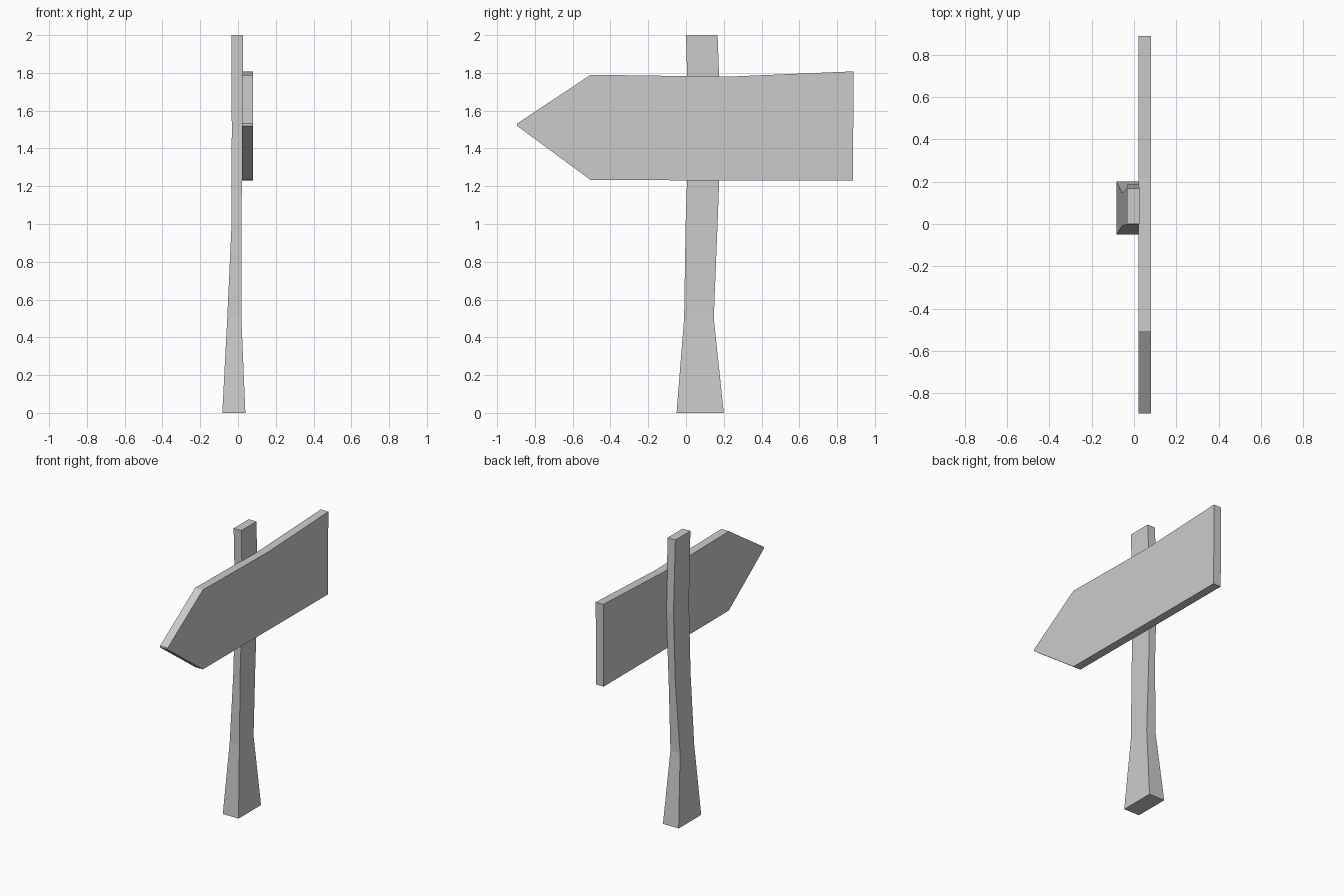
import bpy, bmesh

if "Cube" in bpy.data.objects:
    bpy.data.objects.remove(bpy.data.objects["Cube"])


def loft(name, rings):
    """Skin a list of equal-length point rings and cap both ends."""
    bm = bmesh.new()
    loops = [[bm.verts.new(p) for p in ring] for ring in rings]
    n = len(loops[0])
    for a, b in zip(loops, loops[1:]):
        for i in range(n):
            j = (i + 1) % n
            bm.faces.new((a[i], a[j], b[j], b[i]))
    bm.faces.new(loops[0][::-1])
    bm.faces.new(loops[-1])
    bmesh.ops.recalc_face_normals(bm, faces=bm.faces)
    mesh = bpy.data.meshes.new(name)
    bm.to_mesh(mesh)
    bm.free()
    obj = bpy.data.objects.new(name, mesh)
    bpy.context.collection.objects.link(obj)
    return obj


# Bent, flared post: z, x range, y range
sections = [
    (0.0, -0.083, 0.039, -0.05, 0.20),
    (0.5, -0.057, 0.018, -0.010, 0.147),
    (1.0, -0.034, 0.018, -0.002, 0.167),
    (1.5, -0.033, 0.024, 0.014, 0.186),
    (2.0, -0.034, 0.026, 0.0, 0.167),
]
loft("post", [[(x0, y0, z), (x1, y0, z), (x1, y1, z), (x0, y1, z)]
              for z, x0, x1, y0, y1 in sections])

# Arrow board: outline in y, z, extruded along x
outline = [(-0.895, 1.531), (-0.895, 1.52), (-0.505, 1.233), (0.1, 1.231),
           (0.883, 1.229), (0.888, 1.808), (0.22, 1.78), (-0.505, 1.79)]
loft("arrow_board", [[(x, y, z) for y, z in outline] for x in (0.021, 0.08)])
